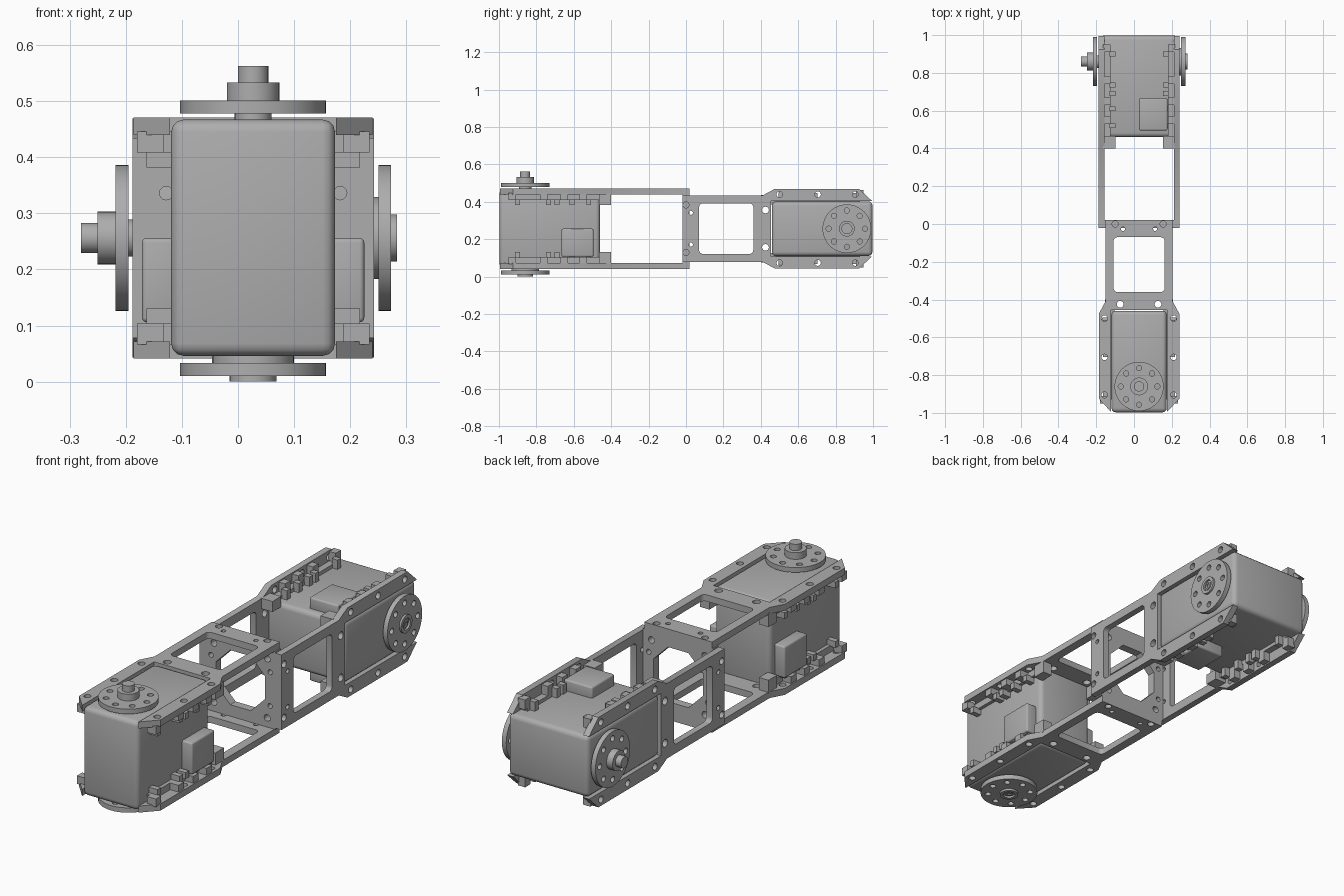
import bpy, bmesh, math
from mathutils import Matrix, Vector

cube = bpy.data.objects.get("Cube")
if cube:
    bpy.data.objects.remove(cube, do_unlink=True)

grey = bpy.data.materials.new("machined_grey")
grey.use_nodes = True
COLOR = (0.42, 0.42, 0.42, 1)
grey.diffuse_color = COLOR
grey.node_tree.nodes["Principled BSDF"].inputs["Base Color"].default_value = COLOR

AXIS_Y = -0.86      # output axis along the arm
CENTRE = Vector((0.027, 0, 0.256))


def circle(x, y, r, n=24, turn=0.0):
    return [(x + r * math.cos(turn + math.tau * i / n),
             y + r * math.sin(turn + math.tau * i / n)) for i in range(n)]


def round_rect(x0, x1, y0, y1, r):
    corners = [(x1 - r, y1 - r), (x0 + r, y1 - r), (x0 + r, y0 + r), (x1 - r, y0 + r)]
    return [(cx + r * math.cos(math.pi / 2 * (q + k / 4)),
             cy + r * math.sin(math.pi / 2 * (q + k / 4)))
            for q, (cx, cy) in enumerate(corners) for k in range(5)]


def finish(name, mesh, matrix):
    mesh.materials.clear()
    mesh.materials.append(grey)
    mesh.shade_smooth()
    mesh.set_sharp_from_angle(angle=math.radians(32))
    ob = bpy.data.objects.new(name, mesh)
    ob.matrix_world = matrix
    bpy.context.collection.objects.link(ob)
    return ob


def slab(name, loops, z0, z1, matrix):
    """Extrude an outline with holes between two heights."""
    curve = bpy.data.curves.new(name, "CURVE")
    curve.dimensions = "2D"
    curve.fill_mode = "BOTH"
    curve.extrude = (z1 - z0) / 2
    for loop in loops:
        spline = curve.splines.new("POLY")
        spline.points.add(len(loop) - 1)
        for p, (x, y) in zip(spline.points, loop):
            p.co = (x, y, 0, 1)
        spline.use_cyclic_u = True
    temp = bpy.data.objects.new(name + "_curve", curve)
    mesh = bpy.data.meshes.new_from_object(temp)
    bpy.data.objects.remove(temp)
    bm = bmesh.new()
    bm.from_mesh(mesh)
    bmesh.ops.remove_doubles(bm, verts=bm.verts, dist=1e-5)
    bmesh.ops.translate(bm, verts=bm.verts, vec=(0, 0, (z0 + z1) / 2))
    bmesh.ops.recalc_face_normals(bm, faces=bm.faces)
    bm.to_mesh(mesh)
    bm.free()
    mesh.name = name
    return finish(name, mesh, matrix)


def blocks(name, boxes, matrix, bevel=0.0):
    """Join several boxes, each given as low and high corners."""
    bm = bmesh.new()
    for lo, hi in boxes:
        lo, hi = Vector(lo), Vector(hi)
        size = [abs(c) for c in hi - lo]
        bmesh.ops.create_cube(bm, size=1, matrix=Matrix.Translation((lo + hi) / 2)
                              @ Matrix.Diagonal((*size, 1)))
    if bevel:
        bmesh.ops.bevel(bm, geom=bm.edges[:], offset=bevel, segments=3,
                        profile=0.5, affect="EDGES")
    mesh = bpy.data.meshes.new(name)
    bm.to_mesh(mesh)
    bm.free()
    return finish(name, mesh, matrix)


def side_plate(name, z0, z1, m):
    # Fork around the motor, arm with window towards the middle
    half = [(0.178, 0.02), (0.178, -0.41), (0.213, -0.475), (0.213, -0.925),
            (0.148, -0.995), (0.148, -0.455)]
    outline = half + [(-x, y) for x, y in reversed(half)]
    holes = [round_rect(-0.135, 0.135, -0.36, -0.07, 0.02)]
    for x, y, r in [(0.1, -0.425, 0.018), (0.183, -0.5, 0.016), (0.183, -0.705, 0.016),
                    (0.183, -0.905, 0.016), (0.127, 0, 0.016), (0.085, -0.026, 0.011)]:
        holes += [circle(s * x, y, r, 16) for s in (-1, 1)]
    slab(name, [outline] + holes, z0, z1, m)


def horn(name, z0, z1, m):
    holes = [circle(0.097 * math.cos(a), AXIS_Y + 0.097 * math.sin(a), 0.014, 12)
             for a in (math.tau * i / 8 for i in range(8))]
    slab(name, [circle(0, AXIS_Y, 0.13, 48)] + holes, z0, z1, m)


def disc(name, r, z0, z1, m, bore=0):
    loops = [circle(0, AXIS_Y, r, 32)]
    if bore:
        loops.append(circle(0, AXIS_Y, bore, 24))
    slab(name, loops, z0, z1, m)


def servo_module(tag, m):
    # Motor housing with its side connector boxes
    blocks(tag + "_motor_body", [((-0.146, -0.997, -0.21), (0.146, -0.46, 0.211))], m, 0.022)
    blocks(tag + "_connector_boxes",
           [((s * 0.13, -0.665, -0.15), (s * 0.198, -0.495, 0)) for s in (-1, 1)], m, 0.008)

    # Fork plates, and clip rails along their inner edges
    side_plate(tag + "_upper_plate", 0.184, 0.215, m)
    side_plate(tag + "_lower_plate", -0.215, -0.184, m)
    rails, teeth = [], []
    for sx in (-1, 1):
        for sz in (-1, 1):
            rails.append(((sx * 0.14, -0.93, sz * 0.152), (sx * 0.163, -0.45, sz * 0.19)))
            for y in (-0.93, -0.76, -0.65, -0.55):
                rails.append(((sx * 0.16, y - 0.02, sz * 0.152), (sx * 0.207, y + 0.02, sz * 0.19)))
            for y in (-0.9, -0.735, -0.69, -0.61, -0.52):
                teeth.append(((sx * 0.14, y - 0.013, sz * 0.126), (sx * 0.19, y + 0.013, sz * 0.156)))
            # End stop beside the motor
            teeth.append(((sx * 0.13, -0.465, sz * 0.126), (sx * 0.18, -0.4, sz * 0.19)))
    blocks(tag + "_clip_rails", rails, m)
    blocks(tag + "_clip_teeth", teeth, m)

    # Driven side: neck, horn, boss and shaft
    disc(tag + "_upper_neck", 0.033, 0.2, 0.223, m)
    horn(tag + "_upper_horn", 0.222, 0.245, m)
    disc(tag + "_upper_boss", 0.047, 0.243, 0.277, m)
    disc(tag + "_shaft", 0.027, 0.275, 0.307, m)

    # Idler side: wide neck, horn and hollow hub with a screw
    disc(tag + "_lower_neck", 0.073, -0.225, -0.2, m)
    horn(tag + "_lower_horn", -0.246, -0.223, m)
    disc(tag + "_lower_hub", 0.042, -0.256, -0.244, m, 0.027)
    disc(tag + "_hub_screw", 0.018, -0.251, -0.244, m, 0.009)


# Two identical modules, the rear one turned a quarter about the arm
front = Matrix.Translation(CENTRE)
turn = Matrix(((0, 0, -1, 0), (0, -1, 0, 0), (-1, 0, 0, 0), (0, 0, 0, 1)))
servo_module("front", front)
servo_module("rear", front @ turn)

# Cross plate joining both forks
square = [(-0.184, -0.184), (0.184, -0.184), (0.184, 0.184), (-0.184, 0.184)]
bores = [circle(0, 0, 0.14, 8, math.pi / 8)]
for a in (-1, 1):
    for b in (-1, 1):
        bores += [circle(a * 0.14, b * 0.14, 0.016, 12), circle(a * 0.155, b * 0.08, 0.012, 12)]
slab("cross_plate", [square] + bores, -0.02, 0.02, front @ Matrix.Rotation(math.pi / 2, 4, "X"))
